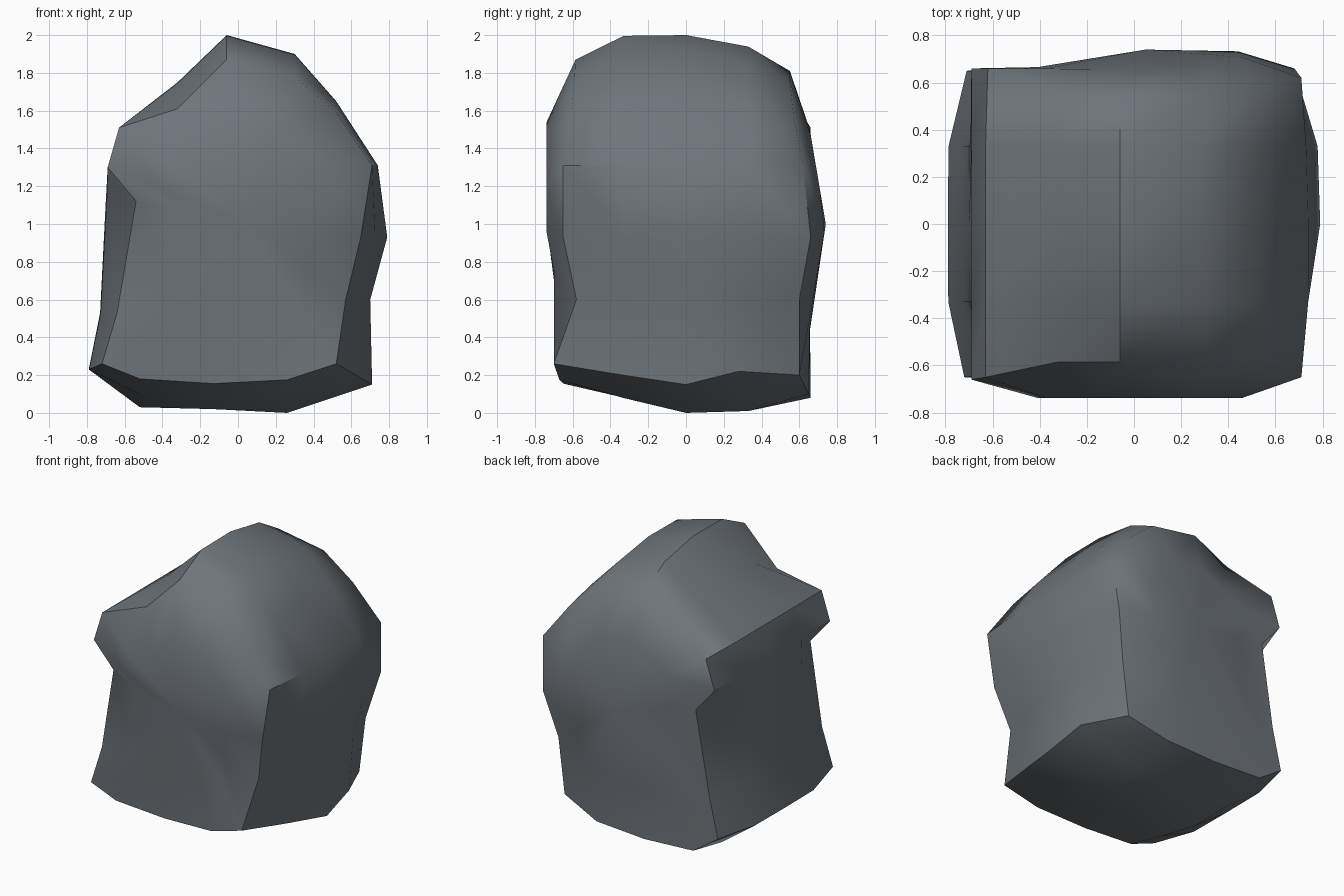
import bpy, bmesh

if "Cube" in bpy.data.objects:
    bpy.data.objects.remove(bpy.data.objects["Cube"])

# Outline of the boulder in x/z, clockwise from the lower left, at mid depth
MID = [(-.79, .23), (-.73, .53), (-.70, 1.12), (-.69, 1.30), (-.63, 1.51),
       (-.32, 1.75), (-.06, 2.0), (.30, 1.90), (.52, 1.65), (.74, 1.31),
       (.79, .93), (.70, .60), (.71, .15), (.26, 0), (-.13, .02), (-.52, .03)]
# Front and back rims of the boulder: x, y, z
FRONT = [(-.72, -.65, .26), (-.64, -.64, .53), (-.54, -.65, 1.12), (-.69, -.66, 1.30),
         (-.63, -.65, 1.51), (-.32, -.585, 1.61), (-.06, -.585, 1.87), (.30, -.59, 1.78),
         (.52, -.61, 1.59), (.71, -.65, 1.31), (.65, -.65, .93), (.57, -.58, .60),
         (.52, -.70, .26), (.26, -.67, .175), (-.13, -.65, .155), (-.52, -.65, .18)]
BACK = [(-.71, .65, .23), (-.64, .65, .53), (-.54, .66, 1.12), (-.69, .66, 1.30),
        (-.62, .66, 1.51), (-.32, .56, 1.67), (-.06, .55, 1.81), (.30, .55, 1.75),
        (.52, .57, 1.57), (.71, .62, 1.31), (.68, .66, .93), (.60, .60, .60),
        (.55, .60, .20), (.26, .65, .10), (-.13, .66, .08), (-.52, .66, .10)]
CENTRE = (.05, 1.0)


def blend(rim, y, left, top, right):
    """Ring at depth y, pulled from the middle outline toward a rim."""
    ring = []
    for i, ((mx, mz), (rx, _, rz)) in enumerate(zip(MID, rim)):
        w = left if i < 5 else top if i < 10 else right
        ring.append((mx + (rx - mx) * w, y, mz + (rz - mz) * w))
    return ring


def front_depth(x, z):
    return -.67 - .068 * min(1, max(0, (z - .6) / .35))


def back_depth(x, z):
    return .655 + .085 * max(0, 1 - abs(z - 1) / .5) * (1 if x > 0 else .2)


def inset(rim, factor, depth):
    ring = []
    for x, _, z in rim:
        px = CENTRE[0] + (x - CENTRE[0]) * factor
        pz = CENTRE[1] + (z - CENTRE[1]) * factor
        ring.append((px, depth(px, pz), pz))
    return ring


rings = [inset(FRONT, .62, front_depth), FRONT,
         blend(FRONT, -.33, .03, .03, .45), blend(FRONT, 0, 0, 0, 0),
         blend(BACK, .33, .04, .32, .1),
         BACK, inset(BACK, .62, back_depth)]
# Raised nick on the lower right edge
rings[4][12] = (.69, .28, .22)

bm = bmesh.new()
loops = [[bm.verts.new(p) for p in ring] for ring in rings]
n = len(MID)
# Skin between neighbouring rings
for a, b in zip(loops, loops[1:]):
    for i in range(n):
        j = (i + 1) % n
        bm.faces.new((a[i], a[j], b[j], b[i]))
# Close front and back with shallow fans
for loop, depth in ((loops[0], front_depth), (loops[-1], back_depth)):
    c = bm.verts.new((CENTRE[0], depth(*CENTRE), CENTRE[1]))
    for i in range(n):
        bm.faces.new((loop[i], loop[(i + 1) % n], c))
bmesh.ops.recalc_face_normals(bm, faces=bm.faces)

mesh = bpy.data.meshes.new("boulder")
bm.to_mesh(mesh)
bm.free()
boulder = bpy.data.objects.new("boulder", mesh)
bpy.context.collection.objects.link(boulder)

# Slate grey stone
stone = bpy.data.materials.new("slate grey stone")
stone.diffuse_color = (.158, .178, .197, 1)
stone.use_nodes = True
stone.node_tree.nodes["Principled BSDF"].inputs["Base Color"].default_value = stone.diffuse_color
mesh.materials.append(stone)

bpy.context.view_layer.objects.active = boulder
boulder.select_set(True)
bpy.ops.object.shade_smooth_by_angle(angle=.68)

# Crisp ledge along the upper left, worn rims at the upper right and back
for e in mesh.edges:
    (ra, ia), (rb, ib) = (divmod(v, n) for v in e.vertices)
    if ia == ib == 4 and 1 <= min(ra, rb) and max(ra, rb) <= 5:
        e.use_edge_sharp = True
    elif ra == rb and min(ia, ib) >= (6 if ra == 1 else 4) and max(ia, ib) <= 9:
        e.use_edge_sharp = False
